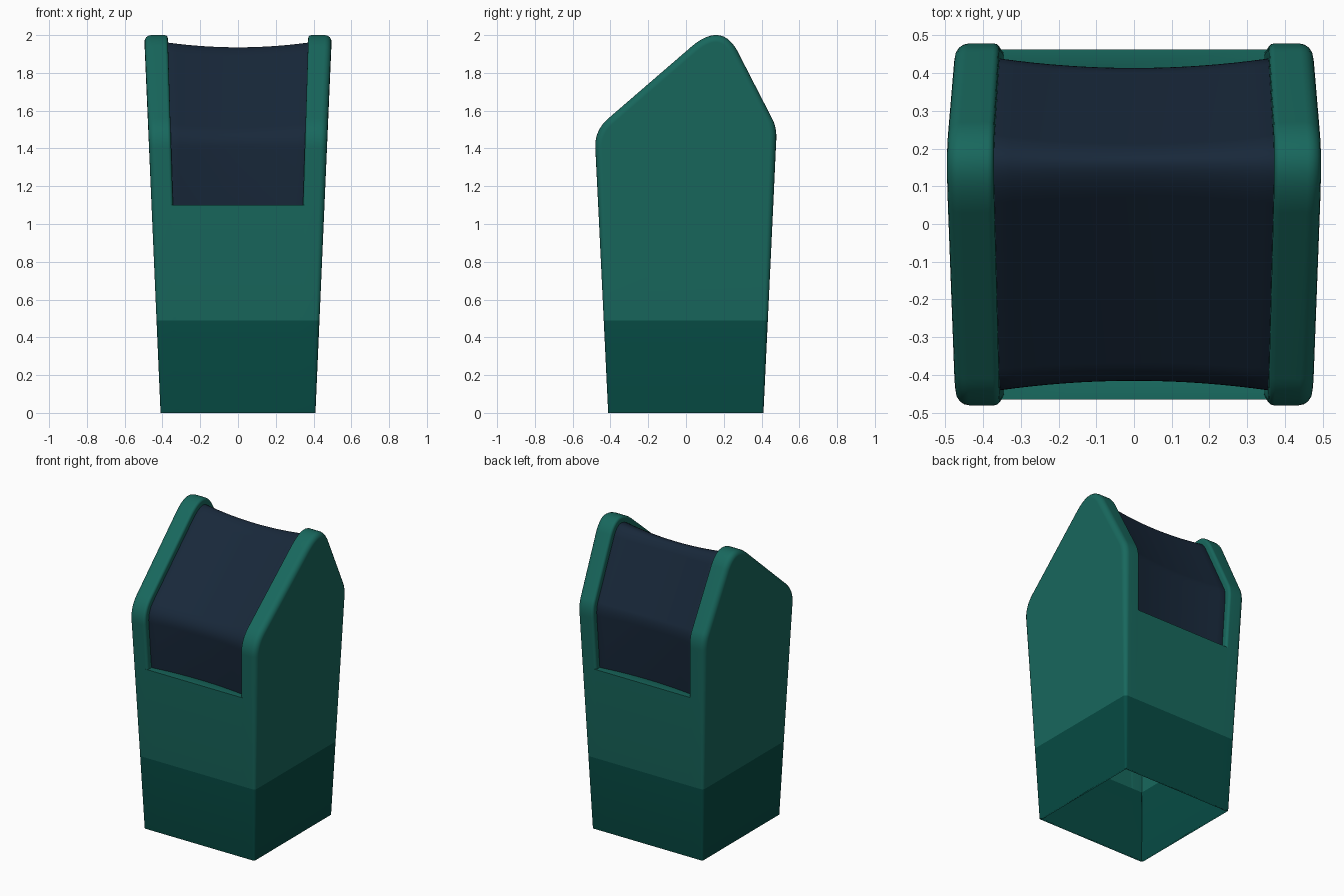
import bpy, bmesh, math
from mathutils import Vector

if "Cube" in bpy.data.objects:
    bpy.data.objects.remove(bpy.data.objects["Cube"])

LEDGE = 1.1      # bottom of the recessed panel
BAND = 0.49      # top of the dark base


def outer_w(z):
    return 0.41 + 0.0435 * z


def inner_w(z):
    return 0.31 + 0.031 * z


def curve(a, b, c, n=9):
    a, b, c = Vector(a), Vector(b), Vector(c)
    return [a * (1 - t) ** 2 + b * 2 * t * (1 - t) + c * t * t
            for t in (i / n for i in range(n + 1))]


# Side profile (y, z) from front bottom, over the top, to back bottom
prof = [Vector((-0.412, 0)), Vector((-0.465, LEDGE))]
prof += curve((-0.48, 1.40), (-0.486, 1.495), (-0.41, 1.56))
prof += curve((0.03, 1.94), (0.185, 2.07), (0.27, 1.92), 14)
prof += curve((0.455, 1.56), (0.484, 1.51), (0.477, 1.43))
prof += [Vector((0.462, LEDGE)), Vector((0.41, 0))]

# Each row: profile point, inward direction, recessed or not
rows = []
for i, p in enumerate(prof):
    d = (prof[min(i + 1, len(prof) - 1)] - prof[max(i - 1, 0)]).normalized()
    n = Vector((d.y, -d.x))
    low = p.y < LEDGE + 0.01
    if low:
        n = Vector((-math.copysign(1, p.x), 0))
    if i == len(prof) - 2:
        rows.append((p, n, True))
    rows.append((p, n, not low))
    if i == 1:
        rows.append((p, n, True))


def place(p, n, inset, width, dx=0.0):
    q = p + n * inset
    return Vector((width(q.y) + dx, q.x, q.y))


def half_row(p, n, cut):
    """Cross-section from the outer cheek edge to the slot wall."""
    r = 0.013 + 0.016 * min(p.y, 1.5)
    s = 0.016
    pts = []
    for k in range(5):
        a = k / 4 * math.pi / 2
        pts.append(place(p, n, r * (1 - math.sin(a)), outer_w, -r * (1 - math.cos(a))))
    for k in range(4):
        a = k / 3 * math.pi / 2
        pts.append(place(p, n, s * (1 - math.cos(a)) if cut else 0, inner_w, s * (1 - math.sin(a))))
    pts.append(place(p, n, 0.075 if cut else 0, inner_w))
    return pts


def finish(bm, name, color, thick):
    me = bpy.data.meshes.new(name)
    bm.to_mesh(me)
    bm.free()
    ob = bpy.data.objects.new(name, me)
    bpy.context.collection.objects.link(ob)
    mat = bpy.data.materials.new(name + "_paint")
    mat.diffuse_color = (*color, 1)
    mat.use_nodes = True
    mat.node_tree.nodes["Principled BSDF"].inputs["Base Color"].default_value = mat.diffuse_color
    me.materials.append(mat)
    bpy.ops.object.select_all(action='DESELECT')
    ob.select_set(True)
    bpy.context.view_layer.objects.active = ob
    bpy.ops.object.shade_smooth_by_angle(angle=math.radians(35))
    sol = ob.modifiers.new("wall", 'SOLIDIFY')
    sol.thickness = thick
    sol.offset = -1
    wn = ob.modifiers.new("normals", 'WEIGHTED_NORMAL')
    wn.keep_sharp = True
    return ob


def shell(name, color, keep_upper):
    bm = bmesh.new()
    grid = []
    for p, n, cut in rows:
        right = half_row(p, n, cut)
        line = [Vector((-v.x, v.y, v.z)) for v in right] + right[::-1]
        grid.append([bm.verts.new(v) for v in line])
    mid = len(grid[0]) // 2 - 1
    for i in range(len(grid) - 1):
        a, b = grid[i], grid[i + 1]
        for c in range(len(a) - 1):
            if c == mid and rows[i][2] and rows[i + 1][2]:
                continue  # slot left open for the panel
            bm.faces.new((a[c], a[c + 1], b[c + 1], b[c]))
    # Flat side walls
    bm.faces.new([g[0] for g in grid])
    bm.faces.new([g[-1] for g in reversed(grid)])
    bmesh.ops.remove_doubles(bm, verts=bm.verts[:], dist=1e-5)
    # Keep only the part above or below the colour change
    bmesh.ops.bisect_plane(bm, geom=bm.verts[:] + bm.edges[:] + bm.faces[:],
                           plane_co=(0, 0, BAND), plane_no=(0, 0, 1),
                           clear_inner=keep_upper, clear_outer=not keep_upper)
    return finish(bm, name, color, 0.02)


shell("bin_body", (0.009, 0.138, 0.11), True)
shell("bin_base", (0.002, 0.07, 0.057), False)

# Sagging dark panel wrapped over the top between the cheeks
bm = bmesh.new()
N = 16
grid = []
for p, n, cut in rows:
    if cut:
        line = []
        for k in range(N + 1):
            t = 2 * k / N - 1
            v = place(p, n, 0.04 + 0.025 * (1 - t * t), inner_w)
            line.append(bm.verts.new((v.x * t, v.y, v.z)))
        grid.append(line)
for a, b in zip(grid, grid[1:]):
    for c in range(N):
        bm.faces.new((a[c], a[c + 1], b[c + 1], b[c]))
finish(bm, "top_panel", (0.009, 0.021, 0.042), 0.01)
